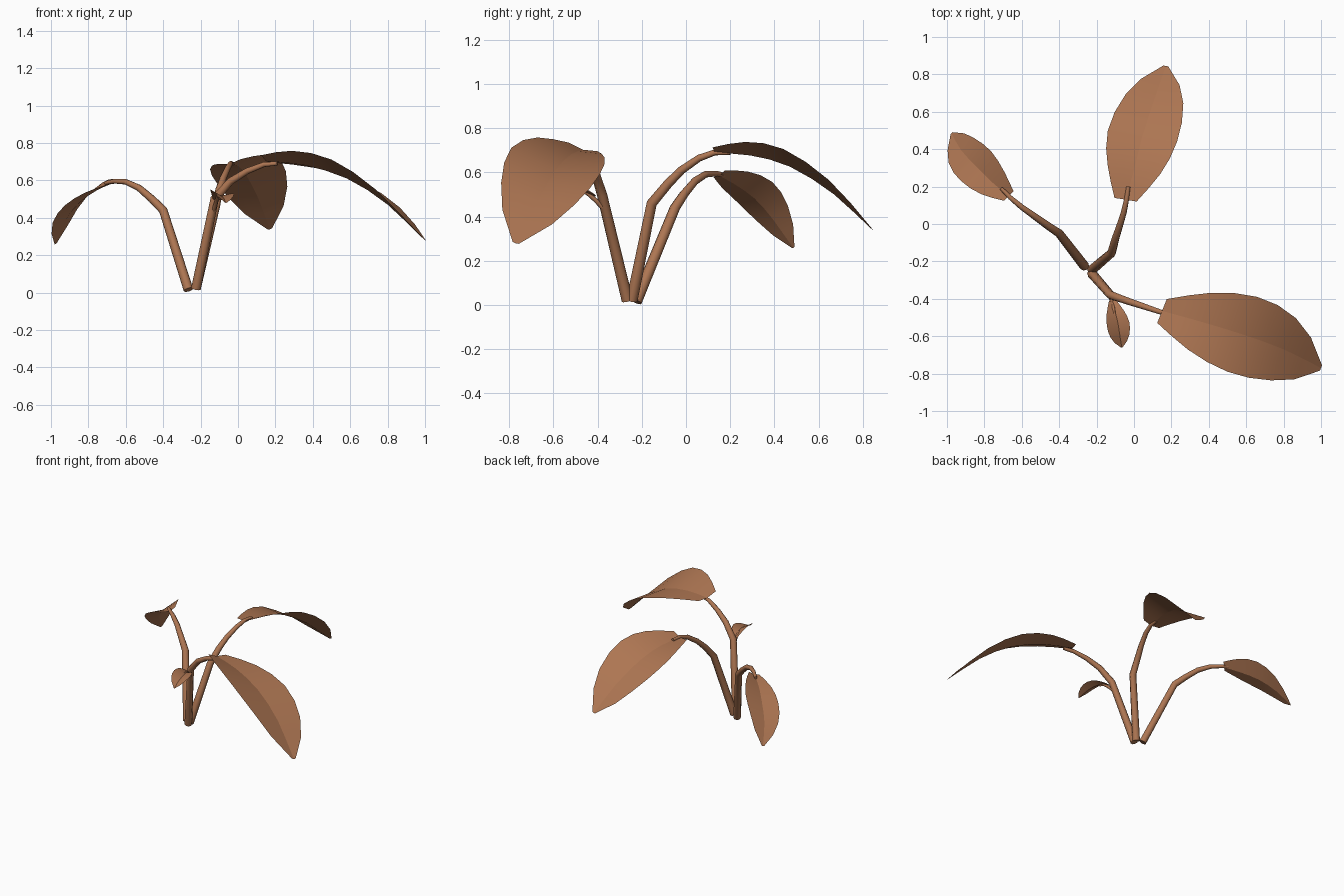
import bpy
import bmesh
from mathutils import Vector

if "Cube" in bpy.data.objects:
    bpy.data.objects.remove(bpy.data.objects["Cube"], do_unlink=True)

brown = bpy.data.materials.new("warm_brown")
brown.use_nodes = True
brown.diffuse_color = (0.42, 0.18, 0.085, 1)
brown.node_tree.nodes["Principled BSDF"].inputs["Base Color"].default_value = brown.diffuse_color


def finish(obj, angle):
    """Smooth shading that keeps sharp creases."""
    bpy.ops.object.select_all(action="DESELECT")
    obj.select_set(True)
    bpy.context.view_layer.objects.active = obj
    if obj.type == "CURVE":
        bpy.ops.object.convert(target="MESH")
    bpy.ops.object.shade_smooth_by_angle(angle=angle)


def stem(name, points, thick, thin):
    """Tapered tube through the points."""
    curve = bpy.data.curves.new(name, "CURVE")
    curve.dimensions = "3D"
    curve.bevel_depth = 1
    curve.bevel_resolution = 2
    curve.use_fill_caps = True
    spline = curve.splines.new("POLY")
    spline.points.add(len(points) - 1)
    last = len(points) - 1
    for i, (target, co) in enumerate(zip(spline.points, points)):
        target.co = (*co, 1)
        target.radius = thick + (thin - thick) * i / last
    curve.materials.append(brown)
    obj = bpy.data.objects.new(name, curve)
    bpy.context.collection.objects.link(obj)
    finish(obj, 0.9)


def along(points, t):
    """Smooth curve through evenly spaced points."""
    pts = [Vector(p) for p in points]
    pts = [2 * pts[0] - pts[1]] + pts + [2 * pts[-1] - pts[-2]]
    i = min(int(t * (len(pts) - 3)), len(pts) - 4)
    u = t * (len(pts) - 3) - i
    a, b, c, d = pts[i:i + 4]
    return b + (c - a) * u / 2 + (a - 2.5 * b + 2 * c - d / 2) * u ** 2 + (1.5 * (b - c) + (d - a) / 2) * u ** 3


# Half-width of every leaf from its blunt base to its tip
OUTLINE = [0.32, 0.55, 0.76, 0.92, 1, 0.97, 0.83, 0.56, 0.07]


def leaf(name, midrib, side, fold):
    """Drooping blade, folded into a shallow valley along its midrib."""
    bm = bmesh.new()
    side = Vector(side)
    rows = []
    for i, width in enumerate(OUTLINE):
        centre = along(midrib, i / (len(OUTLINE) - 1))
        lift = Vector((0, 0, fold * width))
        row = []
        for k in (-1, -0.5, 0, 0.5, 1):
            row.append(bm.verts.new(centre + side * width * k + lift * (abs(k) - 0.6)))
        rows.append(row)
    for low, high in zip(rows, rows[1:]):
        for j in range(len(low) - 1):
            bm.faces.new((low[j], low[j + 1], high[j + 1], high[j]))
    bm.normal_update()
    if sum(f.normal.z for f in bm.faces) < 0:
        bmesh.ops.reverse_faces(bm, faces=bm.faces)
    mesh = bpy.data.meshes.new(name)
    bm.to_mesh(mesh)
    bm.free()
    mesh.materials.append(brown)
    obj = bpy.data.objects.new(name, mesh)
    bpy.context.collection.objects.link(obj)
    finish(obj, 0.25)


# Stems: straight from the ground to an elbow, then arching over
stem("right_stem", [(-.265, -.225, .015), (-.4, -.05, .44), (-.46, -.01, .5), (-.53, .04, .56),
                    (-.6, .09, .592), (-.66, .14, .595), (-.71, .19, .585)], .026, .01)
stem("front_stem", [(-.225, -.265, .02), (-.125, -.38, .5), (-.04, -.41, .595), (.05, -.44, .65),
                    (.14, -.47, .685), (.21, -.49, .69)], .026, .011)
stem("back_stem", [(-.225, -.245, .02), (-.12, -.155, .46), (-.1, -.08, .55), (-.08, -.02, .61),
                   (-.055, .06, .665), (-.04, .13, .69), (-.03, .2, .69)], .026, .011)
stem("small_leaf_stalk", [(-.13, -.375, .44), (-.12, -.41, .475), (-.11, -.45, .508),
                          (-.105, -.485, .515)], .012, .007)

# Leaves: midrib path, half-width direction, fold depth
leaf("right_leaf", [(-.67, .15, .59), (-.755, .22, .56), (-.845, .31, .5), (-.925, .395, .4),
                    (-.975, .485, .26)], (.08, .08, .045), .03)
leaf("large_front_leaf", [(.15, -.465, .71), (.35, -.52, .7), (.58, -.59, .635), (.8, -.67, .49),
                          (1, -.77, .28)], (.08, .2, -.06), .04)
leaf("back_leaf", [(-.045, .13, .695), (0, .29, .695), (.045, .47, .65), (.11, .67, .52),
                   (.17, .845, .34)], (.185, -.03, .04), .04)
leaf("small_front_leaf", [(-.115, -.41, .495), (-.1, -.47, .525), (-.085, -.535, .53),
                          (-.075, -.6, .515), (-.065, -.66, .48)], (.06, .01, -.01), .025)
